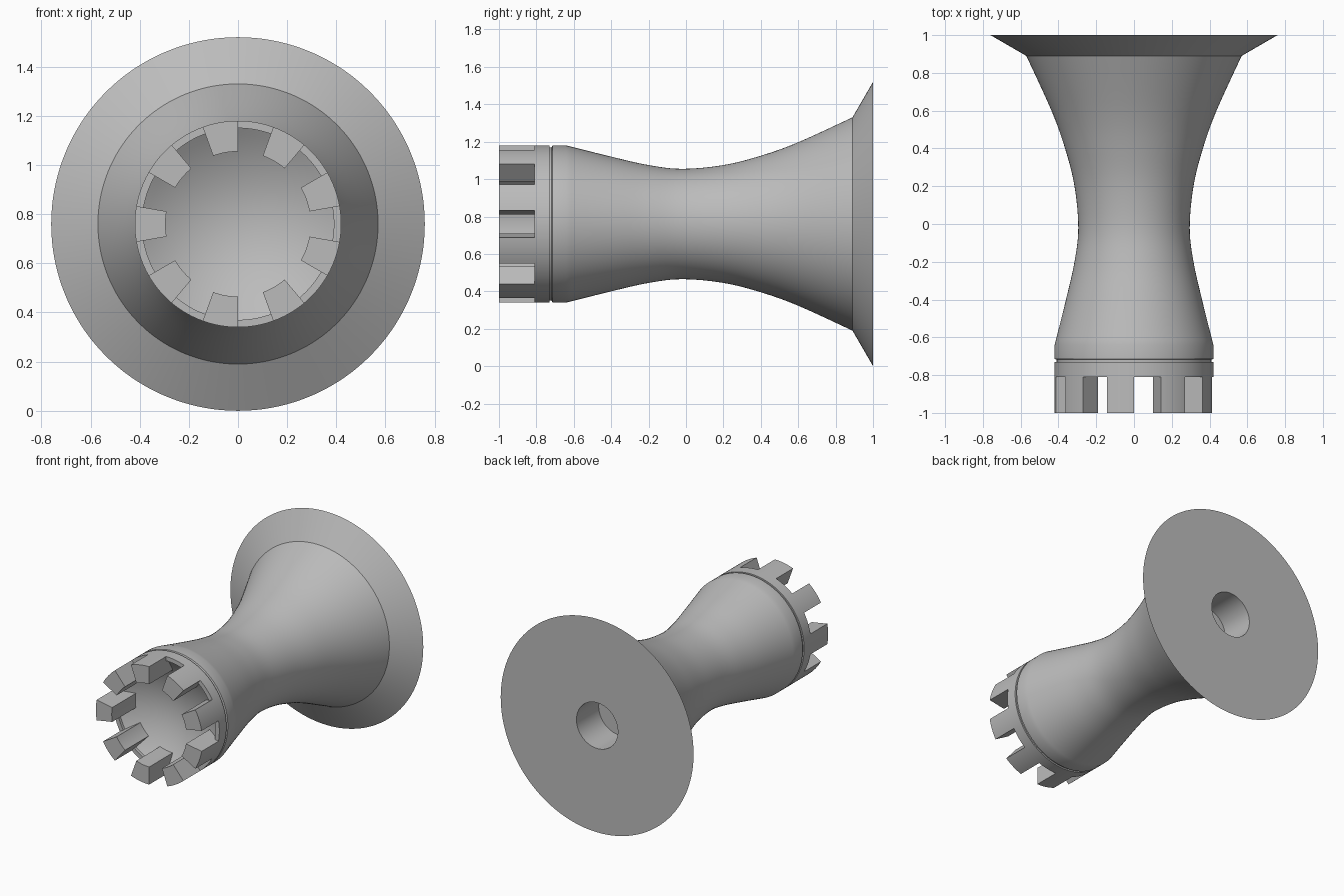
import bpy, bmesh, math

AXIS_Z = 0.76      # height of the horizontal axis of the spool
SEGMENTS = 144

cube = bpy.data.objects.get("Cube")
if cube:
    bpy.data.objects.remove(cube, do_unlink=True)

grey = bpy.data.materials.new("plain_grey")
grey.use_nodes = True
grey.diffuse_color = (0.5, 0.5, 0.5, 1)
grey.node_tree.nodes["Principled BSDF"].inputs["Base Color"].default_value = (0.5, 0.5, 0.5, 1)


def smooth_curve(points, steps):
    """Catmull-Rom curve through (radius, y) points."""
    pts = [points[0]] + points + [points[-1]]
    out = []
    for i in range(1, len(pts) - 2):
        a, b, c, d = pts[i - 1:i + 3]
        for s in range(steps):
            t = s / steps
            out.append(tuple(
                0.5 * (2 * q + (r - p) * t + (2 * p - 5 * q + 4 * r - u) * t**2
                       + (3 * q - p - 3 * r + u) * t**3)
                for p, q, r, u in zip(a, b, c, d)))
    return out + [points[-1]]


def lathe(bm, profile, start=0, sweep=360, closed=False):
    """Turn a (radius, y) profile about the y axis; capped when partial."""
    full = sweep == 360
    count = round(SEGMENTS * sweep / 360)
    rings = []
    for i in range(count if full else count + 1):
        a = math.radians(start + sweep * i / count)
        rings.append([bm.verts.new((r * math.cos(a), y, AXIS_Z + r * math.sin(a)))
                      for r, y in profile])
    n = len(profile)
    for i in range(count):
        p, q = rings[i], rings[(i + 1) % len(rings)]
        for j in range(n if closed else n - 1):
            k = (j + 1) % n
            bm.faces.new((p[j], p[k], q[k], q[j]))
    if not full:
        bm.faces.new(rings[0])
        bm.faces.new(rings[-1][::-1])


def finish(name, bm):
    bmesh.ops.remove_doubles(bm, verts=bm.verts, dist=1e-5)
    bmesh.ops.recalc_face_normals(bm, faces=bm.faces)
    mesh = bpy.data.meshes.new(name)
    bm.to_mesh(mesh)
    bm.free()
    mesh.materials.append(grey)
    obj = bpy.data.objects.new(name, mesh)
    bpy.context.collection.objects.link(obj)
    bpy.ops.object.select_all(action='DESELECT')
    obj.select_set(True)
    bpy.context.view_layer.objects.active = obj
    bpy.ops.object.shade_smooth_by_angle(angle=math.radians(28))


# Spool body: dished front, groove, waisted barrel, flange, blind rear bore
RIM, DISH_FRONT, DISH_DEPTH = 0.39, -0.79, 0.13
dish = [(RIM * i / 14, DISH_FRONT + DISH_DEPTH * (1 - (i / 14) ** 2)) for i in range(15)]
front_ring = [(RIM, -0.81), (0.42, -0.81), (0.42, -0.73),
              (0.41, -0.73), (0.41, -0.718), (0.42, -0.714)]
waist = smooth_curve([(0.42, -0.64), (0.36, -0.4), (0.315, -0.2), (0.295, -0.02),
                      (0.315, 0.2), (0.365, 0.4), (0.437, 0.6), (0.57, 0.89)], 6)
rear = [(0.76, 1), (0.163, 1), (0.163, 0.75), (0, 0.75)]
bm = bmesh.new()
lathe(bm, dish + front_ring + waist + rear)
finish("spool_body", bm)

# Nine crown teeth, each rooted in the dish behind the front ring
tooth = [(0.295, -1), (0.42, -1), (0.42, -0.81), (0.4, -0.81), (0.4, -0.7), (0.295, -0.7)]
bm = bmesh.new()
for i in range(9):
    lathe(bm, tooth, start=90 + 40 * i, sweep=20, closed=True)
finish("crown_teeth", bm)
